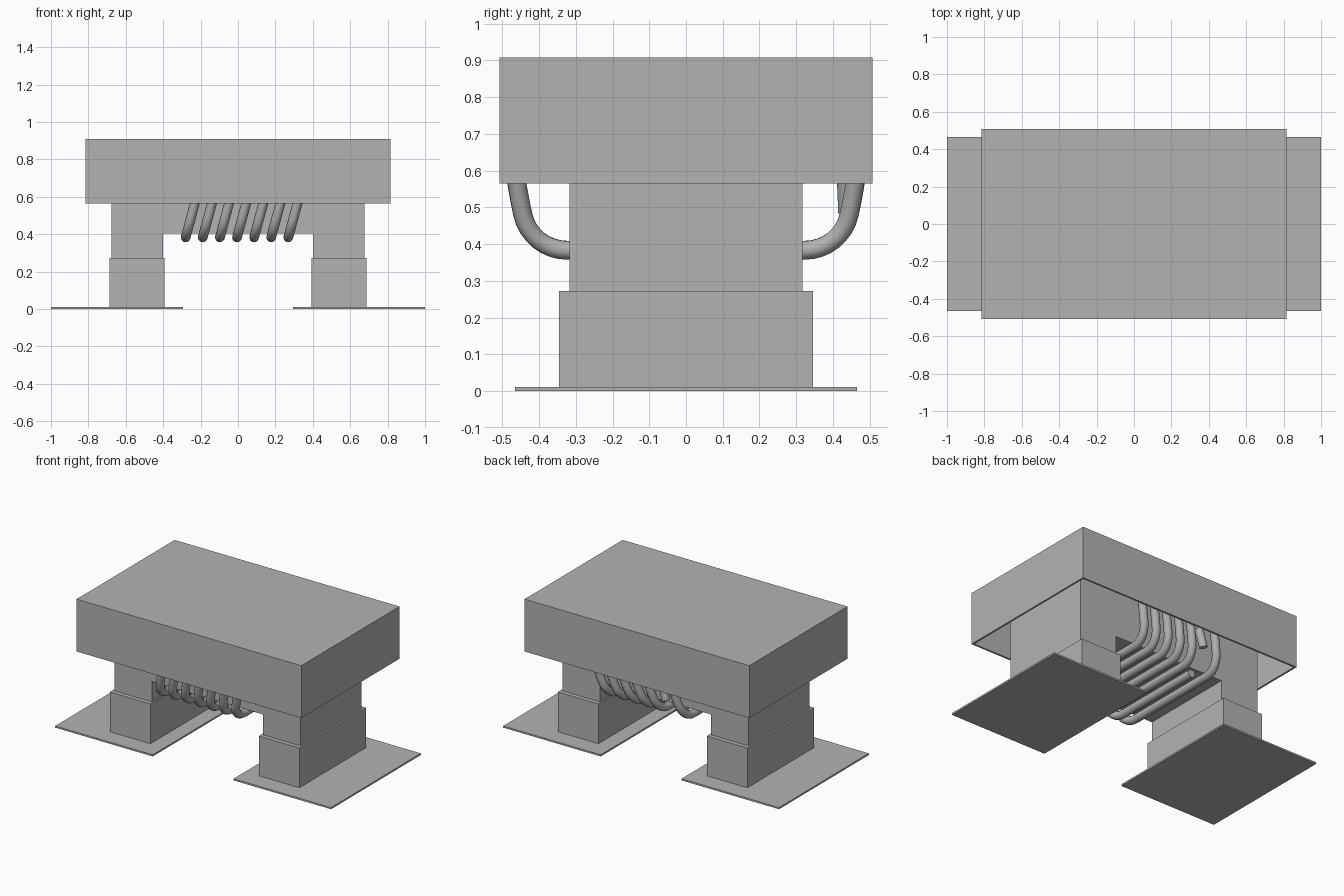
import bpy
import bmesh
from mathutils import Vector

cube = bpy.data.objects.get("Cube")
if cube:
    bpy.data.objects.remove(cube, do_unlink=True)

grey = bpy.data.materials.new("metal grey")
grey.use_nodes = True
grey.diffuse_color = (0.45, 0.45, 0.45, 1)
grey.node_tree.nodes["Principled BSDF"].inputs["Base Color"].default_value = (0.45, 0.45, 0.45, 1)


def add_object(name, bm):
    mesh = bpy.data.meshes.new(name)
    bmesh.ops.recalc_face_normals(bm, faces=bm.faces)
    bm.to_mesh(mesh)
    bm.free()
    mesh.materials.append(grey)
    obj = bpy.data.objects.new(name, mesh)
    bpy.context.collection.objects.link(obj)
    return obj


def box(name, x, y, z, open_bottom=False):
    bm = bmesh.new()
    bmesh.ops.create_cube(bm, size=1)
    for v in bm.verts:
        v.co = Vector(r[0] + (c + 0.5) * (r[1] - r[0]) for c, r in zip(v.co, (x, y, z)))
    if open_bottom:
        bottom = min(bm.faces, key=lambda f: f.calc_center_median().z)
        bmesh.ops.delete(bm, geom=[bottom], context="FACES_ONLY")
    return add_object(name, bm)


# Cover: hollow box, open underneath
cover = box("cover", (-0.815, 0.815), (-0.508, 0.508), (0.565, 0.908), open_bottom=True)
shell = cover.modifiers.new("wall", "SOLIDIFY")
shell.thickness = 0.012
shell.offset = -1
shell.use_even_offset = True

# Core: bridge profile extruded front to back
profile = [(-0.675, 0.02), (-0.402, 0.02), (-0.402, 0.405), (0.402, 0.405),
           (0.402, 0.02), (0.675, 0.02), (0.675, 0.78), (-0.675, 0.78)]
bm = bmesh.new()
face = bm.faces.new([bm.verts.new((x, -0.317, z)) for x, z in profile])
side = bmesh.ops.extrude_face_region(bm, geom=[face])["geom"]
bmesh.ops.translate(bm, vec=(0, 0.634, 0),
                    verts=[g for g in side if isinstance(g, bmesh.types.BMVert)])
add_object("core", bm)

# Feet: a sleeve and a base plate under each leg
for s, label in ((-1, "right"), (1, "left")):
    box(label + "_sleeve", sorted((s * 0.393, s * 0.687)), (-0.345, 0.345), (0.01, 0.272))
    box(label + "_base_plate", sorted((s * 0.293, s)), (-0.465, 0.465), (0, 0.011))


# Coil: rods running under the core and up into the cover, leaning sideways
LOW = 0.383


def rod(name, x, points):
    """Each point is (y, z, handle_y, handle_z), the handle pointing along the path."""
    curve = bpy.data.curves.new(name, "CURVE")
    curve.dimensions = "3D"
    curve.bevel_depth = 0.026
    curve.bevel_resolution = 4
    curve.resolution_u = 8
    curve.use_fill_caps = True
    spline = curve.splines.new("BEZIER")
    spline.bezier_points.add(len(points) - 1)
    for p, (y, z, hy, hz) in zip(spline.bezier_points, points):
        lean = 0.27
        p.co = (x + lean * (z - LOW), y, z)
        h = Vector((lean * hz, hy, hz))
        p.handle_left_type = p.handle_right_type = "FREE"
        p.handle_left, p.handle_right = p.co - h, p.co + h
    temp = bpy.data.objects.new(name, curve)
    bpy.context.collection.objects.link(temp)
    bpy.context.view_layer.update()
    mesh = bpy.data.meshes.new_from_object(
        temp.evaluated_get(bpy.context.evaluated_depsgraph_get()))
    bpy.data.objects.remove(temp, do_unlink=True)
    mesh.materials.clear()
    mesh.materials.append(grey)
    obj = bpy.data.objects.new(name, mesh)
    bpy.context.collection.objects.link(obj)
    bpy.ops.object.select_all(action="DESELECT")
    obj.select_set(True)
    bpy.context.view_layer.objects.active = obj
    bpy.ops.object.shade_smooth_by_angle(angle=0.7)


front = [(-0.466, 0.60, 0.004, -0.02), (-0.444, 0.48, 0.013, -0.058),
         (-0.322, LOW, 0.059, 0)]
back = [(-y, z, hy, -hz) for y, z, hy, hz in reversed(front)]
for i in range(7):
    x = -0.28 + i * 0.0915
    if i == 1:
        # Interrupted rod: the back end stops short, with a separate stub above
        rod("coil_rod_cut", x, front + [(0.30, LOW, 0.03, 0)])
        rod("coil_stub", x, [(0.44, 0.485, 0, 0.02), (0.436, 0.60, 0, 0.02)])
    else:
        rod("coil_rod_%d" % (i + 1), x, front + back)
